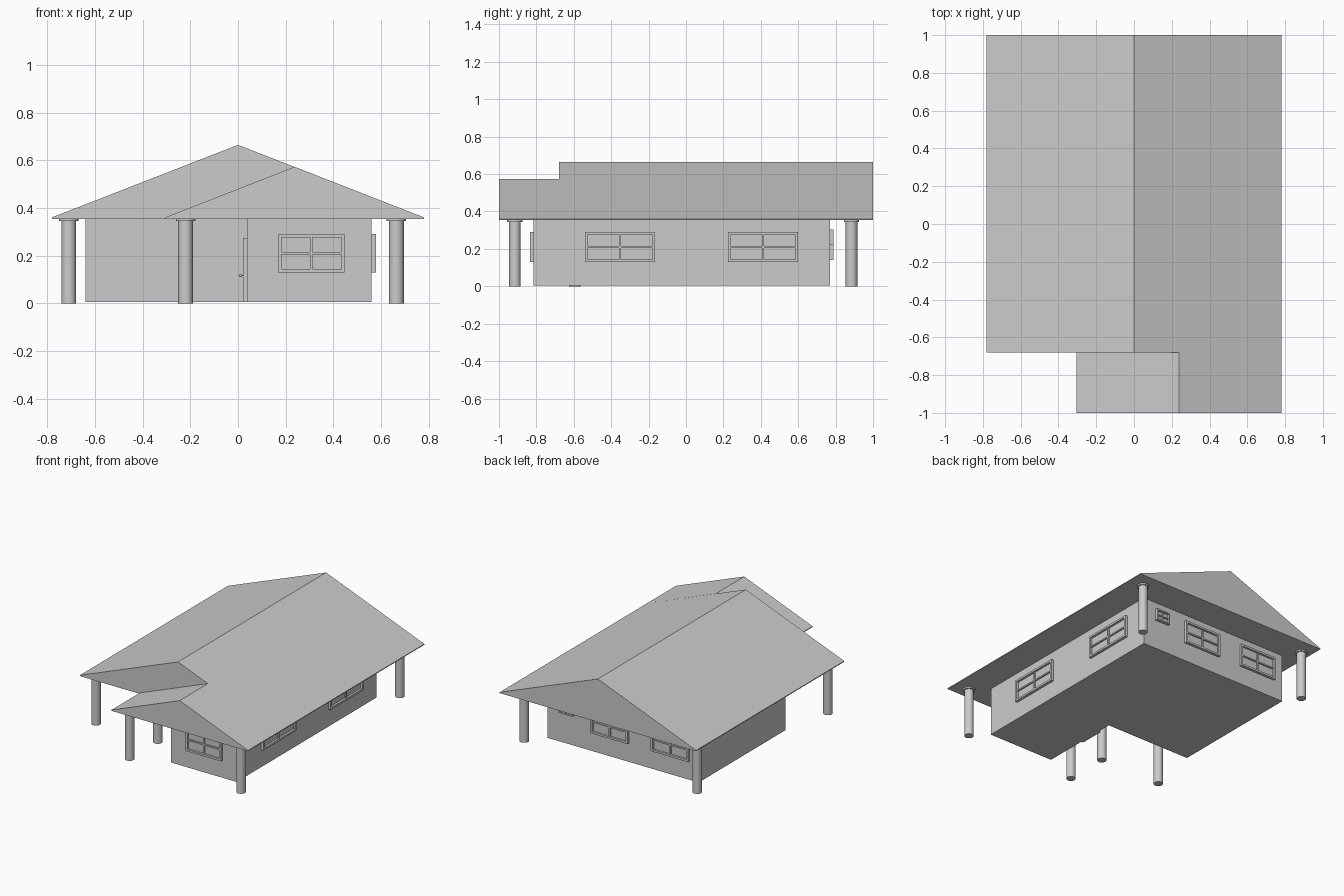
import bpy, bmesh, math
from mathutils import Matrix, Vector

cube = bpy.data.objects.get("Cube")
if cube:
    bpy.data.objects.remove(cube, do_unlink=True)

grey = bpy.data.materials.new("plain grey")
grey.use_nodes = True
colour = (0.6, 0.6, 0.6, 1)
grey.diffuse_color = colour
grey.node_tree.nodes["Principled BSDF"].inputs["Base Color"].default_value = colour


def finish(name, bm, smooth=False):
    bmesh.ops.recalc_face_normals(bm, faces=bm.faces)
    mesh = bpy.data.meshes.new(name)
    bm.to_mesh(mesh)
    bm.free()
    mesh.materials.append(grey)
    obj = bpy.data.objects.new(name, mesh)
    bpy.context.collection.objects.link(obj)
    if smooth:
        bpy.ops.object.select_all(action='DESELECT')
        obj.select_set(True)
        bpy.context.view_layer.objects.active = obj
        bpy.ops.object.shade_smooth_by_angle(angle=math.radians(40))
    return obj


def add_box(bm, lo, hi):
    lo, hi = Vector(lo), Vector(hi)
    matrix = Matrix.Translation((lo + hi) / 2) @ Matrix.Diagonal((*(hi - lo), 1))
    bmesh.ops.create_cube(bm, size=1, matrix=matrix)


def add_cylinder(bm, radius, z0, z1, matrix=Matrix()):
    place = matrix @ Matrix.Translation((0, 0, (z0 + z1) / 2))
    bmesh.ops.create_cone(bm, cap_ends=True, segments=24, radius1=radius,
                          radius2=radius, depth=z1 - z0, matrix=place)


def prism(name, outline, offset):
    """Extrude a flat outline along an offset."""
    bm = bmesh.new()
    face = bm.faces.new([bm.verts.new(p) for p in outline])
    new = bmesh.ops.extrude_face_region(bm, geom=[face], use_keep_orig=True)
    verts = [v for v in new["geom"] if isinstance(v, bmesh.types.BMVert)]
    bmesh.ops.translate(bm, verts=verts, vec=offset)
    return finish(name, bm)


# Walls: L-shaped plan with an open porch at the front corner
x0, x1, y0, y1 = -0.64, 0.56, -0.815, 0.77
porch_x, porch_y = 0.037, -0.215
floor, eave = 0.005, 0.355
plan = [(x0, porch_y), (porch_x, porch_y), (porch_x, y0), (x1, y0), (x1, y1), (x0, y1)]
prism("walls", [(x, y, floor) for x, y in plan], (0, 0, eave - floor))


# Gable roofs with flat soffits
def gable(name, left, right, ridge_z, front, back):
    mid = (left + right) / 2
    outline = [(left, eave), (right, eave), (right, eave + 0.006),
               (mid, ridge_z), (left, eave + 0.006)]
    prism(name, [(x, front, z) for x, z in outline], (0, back - front, 0))


gable("main_roof", -0.78, 0.78, 0.665, -0.68, 1)
gable("front_wing_roof", -0.305, 0.78, 0.573, -1, -0.68)

# Round posts with thin capitals
posts = [(-0.71, 0.885), (0.665, 0.885), (0.665, -0.915),
         (-0.22, -0.915), (-0.22, -0.595), (-0.71, -0.595)]
for i, (x, y) in enumerate(posts):
    bm = bmesh.new()
    at = Matrix.Translation((x, y, 0))
    add_cylinder(bm, 0.031, 0, eave, at)
    add_cylinder(bm, 0.041, eave - 0.01, eave, at)
    finish(f"post_{i + 1}", bm, smooth=True)


# Windows: raised frame, glazing bars and a pane, facing local -y
def window(name, spot, turn, width, height):
    bm = bmesh.new()
    w, h = width / 2, height / 2
    rim = min(0.014, height * 0.11)
    bar, deep = rim * 0.35, 0.019
    for s in (-1, 1):
        a, b = sorted((s * w, s * (w - rim)))
        add_box(bm, (a, -deep, -h), (b, 0, h))
        a, b = sorted((s * h, s * (h - rim)))
        add_box(bm, (rim - w, -deep, a), (w - rim, 0, b))
    add_box(bm, (-bar, -0.014, rim - h), (bar, 0, h - rim))
    add_box(bm, (rim - w, -0.014, -bar), (w - rim, 0, bar))
    add_box(bm, (rim - w, -0.004, rim - h), (w - rim, 0, h - rim))
    matrix = Matrix.Translation(spot) @ Matrix.Rotation(math.radians(turn), 4, 'Z')
    bmesh.ops.transform(bm, matrix=matrix, verts=bm.verts)
    finish(name, bm)


window("front_window", (0.308, y0, 0.21), 0, 0.28, 0.16)
window("side_window_front", (x1, -0.352, 0.21), 90, 0.375, 0.16)
window("side_window_back", (x1, 0.412, 0.21), 90, 0.375, 0.16)
window("back_window_middle", (0.06, y1, 0.222), 180, 0.295, 0.165)
window("back_window_end", (-0.42, y1, 0.222), 180, 0.295, 0.165)
window("back_window_small", (0.405, y1, 0.262), 180, 0.11, 0.085)

# Porch door and its knob
bm = bmesh.new()
add_box(bm, (0.021, -0.5, floor), (porch_x, -0.32, 0.275))
finish("door", bm)
bm = bmesh.new()
add_cylinder(bm, 0.003, 0, 0.012,
             Matrix.Translation((0.022, -0.48, 0.117)) @ Matrix.Rotation(-math.pi / 2, 4, 'Y'))
bmesh.ops.create_uvsphere(bm, u_segments=16, v_segments=8, radius=0.007,
                          matrix=Matrix.Translation((0.011, -0.48, 0.117)))
finish("door_knob", bm, smooth=True)
